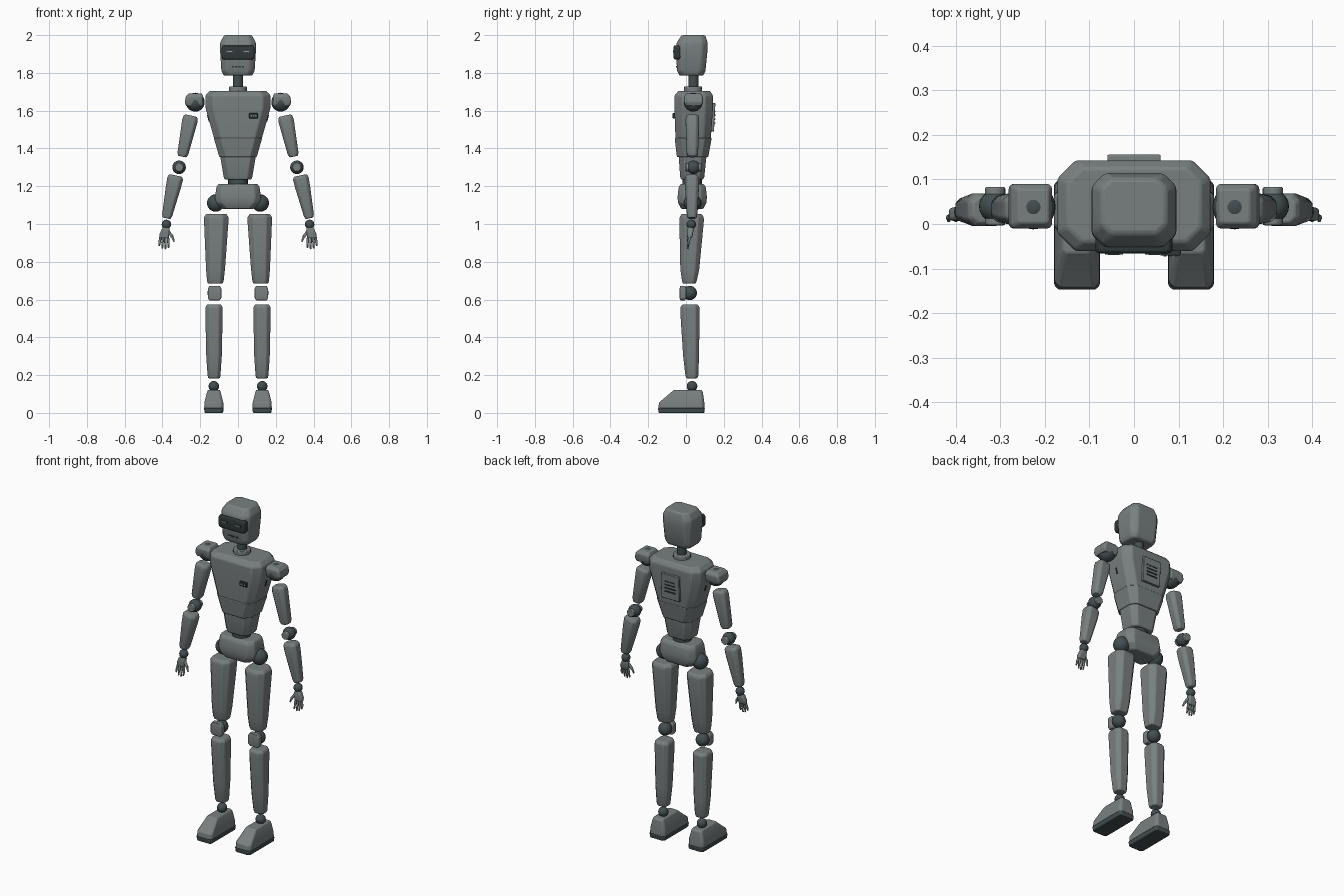
import bpy, bmesh, math
from mathutils import Matrix, Vector

cube = bpy.data.objects.get("Cube")
if cube:
    bpy.data.objects.remove(cube)


def material(name, r, g, b):
    m = bpy.data.materials.new(name)
    m.use_nodes = True
    m.diffuse_color = (r, g, b, 1)
    m.node_tree.nodes["Principled BSDF"].inputs["Base Color"].default_value = (r, g, b, 1)
    return m


SHELL = material("shell grey", .19, .215, .215)
JOINT = material("joint dark grey", .055, .075, .08)
DARK = material("visor charcoal", .03, .04, .042)
LIGHT = material("eye pale grey", .26, .31, .32)


def finish(name, bm, mat, bevel=0, angle=30):
    bmesh.ops.recalc_face_normals(bm, faces=bm.faces)
    mesh = bpy.data.meshes.new(name)
    bm.to_mesh(mesh)
    bm.free()
    mesh.materials.append(mat)
    obj = bpy.data.objects.new(name, mesh)
    bpy.context.collection.objects.link(obj)
    if bevel:
        mod = obj.modifiers.new("soft edges", "BEVEL")
        mod.width, mod.segments, mod.limit_method = bevel, 2, "ANGLE"
        mod.angle_limit = math.radians(25)
    for other in bpy.context.selected_objects:
        other.select_set(False)
    obj.select_set(True)
    bpy.context.view_layer.objects.active = obj
    bpy.ops.object.shade_smooth_by_angle(angle=math.radians(angle))
    return obj


def loft(name, rings, mat, corner=.3, at=(0, 0, 0), tilt=0, side=1, bevel=.004):
    """Skin chamfered rectangles given as (height, x, y, half width, half depth)."""
    bm = bmesh.new()
    place = Matrix.Translation(at) @ Matrix.Rotation(tilt, 4, "Y")
    loops = []
    for z, cx, cy, hx, hy in rings:
        c = corner * min(hx, hy)
        quarter = [(hx, hy - c), (hx - c, hy)]
        outline = quarter + [(-x, y) for x, y in reversed(quarter)]
        outline += [(-x, -y) for x, y in outline]
        loop = []
        for x, y in outline:
            p = place @ Vector((cx + x, cy + y, z))
            loop.append(bm.verts.new((p.x * side, p.y, p.z)))
        loops.append(loop)
    for low, high in zip(loops, loops[1:]):
        for i in range(len(low)):
            j = (i + 1) % len(low)
            bm.faces.new((low[i], low[j], high[j], high[i]))
    bm.faces.new(loops[0])
    bm.faces.new(loops[-1])
    return finish(name, bm, mat, bevel)


def box(name, center, size, mat, bevel=0, tilt=(0, 0)):
    bm = bmesh.new()
    turn = Matrix.Rotation(tilt[0], 4, "X") @ Matrix.Rotation(tilt[1], 4, "Y")
    bmesh.ops.create_cube(bm, size=1, matrix=Matrix.Translation(center) @ turn @ Matrix.Diagonal((*size, 1)))
    return finish(name, bm, mat, bevel)


def ball(name, center, radius, mat=JOINT):
    bm = bmesh.new()
    bmesh.ops.create_uvsphere(bm, u_segments=24, v_segments=14, radius=radius, matrix=Matrix.Translation(center))
    return finish(name, bm, mat, angle=60)


def rod(name, start, end, radius, mat, tip=None, bevel=0):
    a, b = Vector(start), Vector(end)
    bm = bmesh.new()
    turn = (b - a).to_track_quat("Z", "Y").to_matrix().to_4x4()
    bmesh.ops.create_cone(bm, cap_ends=True, segments=20, radius1=radius, radius2=tip or radius,
                          depth=(b - a).length, matrix=Matrix.Translation((a + b) / 2) @ turn)
    return finish(name, bm, mat, bevel, 40)


# Head with visor, eyes and mouth slots
loft("head", [(1.785, 0, .028, .075, .062), (1.81, 0, .028, .088, .075), (1.92, 0, .03, .095, .084),
              (1.96, 0, .032, .095, .082), (2, 0, .04, .073, .062)], SHELL, .35, bevel=.008)
loft("visor", [(1.872, 0, -.045, .08, .018), (1.882, 0, -.045, .087, .021),
               (1.935, 0, -.045, .087, .021), (1.945, 0, -.045, .08, .018)], DARK, .3)
for s, label in ((1, "left"), (-1, "right")):
    box(label + "_eye", (s * .045, -.066, 1.913), (.04, .004, .012), JOINT)
    box(label + "_eye_glint", (s * .045, -.068, 1.913), (.026, .004, .005), LIGHT)
for i in range(4):
    box("mouth_slot", (-.027 + .018 * i, -.049, 1.832), (.012, .006, .007), DARK)

# Neck
rod("neck", (0, .04, 1.7), (0, .04, 1.8), .027, JOINT)
rod("neck_collar", (0, .038, 1.7), (0, .038, 1.728), .048, SHELL, bevel=.005)

# Chest, abdomen, waist and pelvis
loft("chest", [(1.36, 0, .035, .098, .08), (1.46, 0, .038, .128, .094), (1.615, 0, .041, .172, .102),
               (1.68, 0, .041, .172, .102), (1.705, 0, .043, .15, .083)], SHELL, .4, bevel=.006)
loft("chest_lower_band", [(1.355, 0, .035, .099, .083), (1.455, 0, .038, .128, .098)], SHELL, .4)
loft("abdomen", [(1.235, 0, .033, .07, .058), (1.25, 0, .033, .076, .064), (1.365, 0, .035, .095, .074)], SHELL, .4)
rod("waist", (0, .033, 1.19), (0, .033, 1.25), .052, JOINT)
loft("pelvis", [(1.08, 0, .033, .085, .058), (1.11, 0, .033, .115, .074), (1.14, 0, .033, .122, .078),
                (1.195, 0, .033, .114, .072), (1.213, 0, .033, .104, .06)], SHELL, .4, bevel=.006)

# Chest badge and back vent panel
box("badge", (.082, -.062, 1.573), (.046, .018, .028), DARK, .003)
for i in range(3):
    box("badge_light", (.07 + .012 * i, -.071, 1.573), (.007, .003, .009), SHELL)
box("back_panel", (0, .144, 1.565), (.12, .016, .15), SHELL, .003, (-.05, 0))
for i in range(4):
    box("back_vent", (0, .153, 1.535 + .02 * i), (.07, .004, .007), DARK, tilt=(-.05, 0))

for s, label in ((1, "left"), (-1, "right")):
    def part(name):
        return label + "_" + name

    # Side slit, shoulder and upper arm
    box(part("torso_slit"), (s * .157, .04, 1.56), (.006, .008, .035), DARK, tilt=(0, s * .27))
    ball(part("shoulder_joint"), (s * .226, .038, 1.645), .05)
    loft(part("shoulder_cap"), [(1.625, .231, .04, .044, .042), (1.645, .234, .04, .048, .05),
                                (1.675, .23, .04, .046, .05), (1.692, .226, .04, .034, .038)],
         SHELL, .15, side=s)
    loft(part("upper_arm"), [(-.222, 0, 0, .022, .024), (-.205, 0, 0, .029, .03), (-.03, 0, 0, .041, .036),
                             (-.01, 0, 0, .039, .034), (0, 0, 0, .031, .028)],
         SHELL, .45, (.249, .034, 1.574), -.21, s)

    # Elbow and forearm
    ball(part("elbow_joint"), (s * .312, .04, 1.3), .036)
    rod(part("elbow_pin"), (s * .312, -.003, 1.3), (s * .312, .083, 1.3), .023, SHELL, bevel=.004)
    loft(part("forearm"), [(-.232, 0, 0, .021, .022), (-.215, 0, 0, .027, .027), (-.06, 0, 0, .04, .037),
                           (-.015, 0, 0, .042, .037), (0, 0, 0, .033, .029)],
         SHELL, .45, (.329, .032, 1.257), -.215, s)

    # Hand
    ball(part("wrist_joint"), (s * .379, .028, .998), .025)
    loft(part("palm"), [(.925, .391, .02, .024, .011), (.945, .39, .022, .026, .015),
                        (.972, .383, .024, .021, .016), (.986, .381, .025, .014, .012)], SHELL, .4, side=s)
    for i in range(4):
        x = .371 + .013 * i
        drop = (.008, 0, .004, .018)[i]
        spread = .003 * (i - 1)
        knuckle = (s * (x + spread), .014, .9)
        rod(part("finger"), (s * x, .019, .932), knuckle, .0065, SHELL)
        rod(part("fingertip"), knuckle, (s * (x + spread), .008, .867 + drop), .0058, SHELL, .004)
    rod(part("thumb"), (s * .369, .02, .962), (s * .348, .014, .932), .008, SHELL)
    rod(part("thumb_tip"), (s * .348, .014, .932), (s * .338, .01, .907), .007, SHELL, .004)

    # Hip and thigh
    ball(part("hip_joint"), (s * .118, .035, 1.111), .046)
    loft(part("thigh"), [(.685, .12, .018, .039, .034), (.7, .12, .018, .044, .039), (.76, .119, .02, .05, .05),
                         (1.02, .115, .03, .065, .065), (1.038, .115, .03, .064, .063),
                         (1.053, .115, .03, .053, .053)], SHELL, .45, side=s)

    # Knee, shin and ankle
    ball(part("knee_joint"), (s * .124, .02, .635), .038)
    loft(part("knee_pad"), [(.596, .124, -.017, .028, .014), (.61, .124, -.017, .036, .017),
                            (.658, .124, -.017, .036, .017), (.672, .124, -.017, .028, .014)],
         SHELL, .2, side=s)
    loft(part("shin"), [(.183, .127, .031, .03, .028), (.197, .127, .031, .034, .034), (.3, .127, .027, .041, .042),
                        (.53, .127, .021, .046, .051), (.56, .127, .021, .045, .05),
                        (.574, .127, .021, .036, .04)], SHELL, .45, side=s)
    ball(part("ankle_joint"), (s * .128, .032, .141), .028)

    # Foot and sole
    loft(part("foot"), [(.024, .128, -.024, .051, .122), (.055, .128, -.023, .05, .12),
                        (.112, .128, .007, .036, .082), (.122, .128, .008, .031, .073)], SHELL, .25, side=s)
    loft(part("sole"), [(0, .128, -.024, .049, .121), (.026, .128, -.024, .052, .124)], JOINT, .2, side=s)
